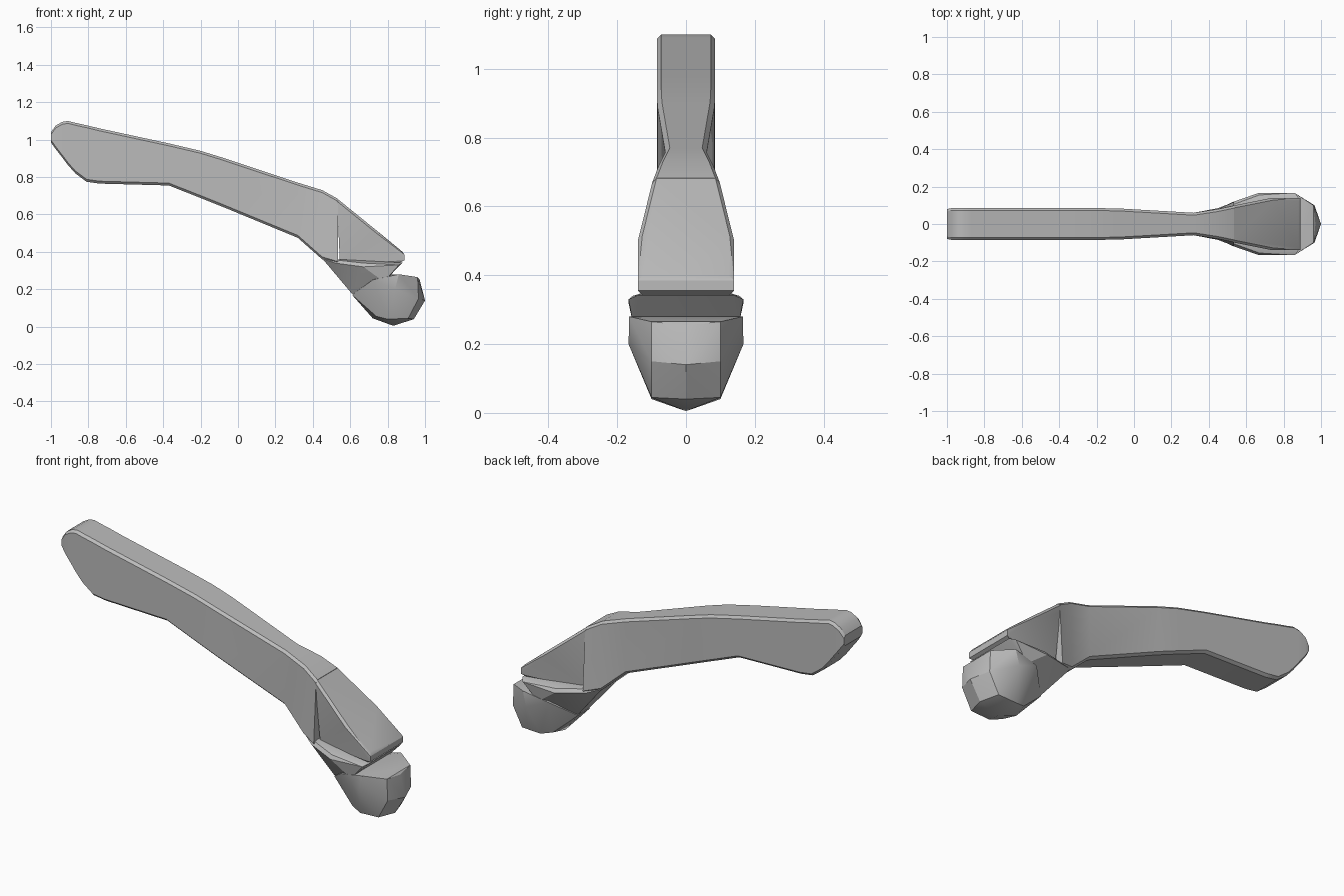
import bpy, bmesh, math

cube = bpy.data.objects.get("Cube")
if cube:
    bpy.data.objects.remove(cube, do_unlink=True)

grey = bpy.data.materials.new("plain grey")
grey.use_nodes = True
colour = (0.5, 0.5, 0.5, 1)
grey.diffuse_color = colour
grey.node_tree.nodes["Principled BSDF"].inputs["Base Color"].default_value = colour


def finish(name, bm, angle=28):
    bmesh.ops.recalc_face_normals(bm, faces=bm.faces)
    mesh = bpy.data.meshes.new(name)
    bm.to_mesh(mesh)
    bm.free()
    mesh.materials.append(grey)
    obj = bpy.data.objects.new(name, mesh)
    bpy.context.collection.objects.link(obj)
    bpy.ops.object.select_all(action='DESELECT')
    obj.select_set(True)
    bpy.context.view_layer.objects.active = obj
    bpy.ops.object.shade_smooth_by_angle(angle=math.radians(angle))
    return obj


def loft(name, stations, chamfer=0.013):
    """Chamfered box sections: x, top z, bottom z, top half width, bottom half width."""
    bm = bmesh.new()
    rings = []
    for x, top, low, wt, wb in stations:
        c = min(chamfer, (top - low) * 0.3)
        half = [(wt - c, top), (wt, top - c), (wb, low + c), (wb - c, low)]
        section = half + [(-y, z) for y, z in reversed(half)]
        rings.append([bm.verts.new((x, y, z)) for y, z in section])
    for a, b in zip(rings, rings[1:]):
        for i in range(8):
            j = (i + 1) % 8
            bm.faces.new((a[i], a[j], b[j], b[i]))
    bm.faces.new(rings[0])
    bm.faces.new(rings[-1])
    return finish(name, bm)


def mirrored_hull(name, points, angle=20):
    """Faceted solid wrapped round points mirrored across y = 0."""
    bm = bmesh.new()
    for x, y, z in points:
        for side in ((1, -1) if y else (1,)):
            bm.verts.new((x, y * side, z))
    result = bmesh.ops.convex_hull(bm, input=bm.verts)
    spare = [g for g in result["geom_interior"] if isinstance(g, bmesh.types.BMVert)]
    bmesh.ops.delete(bm, geom=spare, context='VERTS')
    bmesh.ops.dissolve_limit(bm, angle_limit=0.02, verts=bm.verts, edges=bm.edges)
    return finish(name, bm, angle)


# Long bent arm with a rounded blunt end and a pinched waist
loft("arm", [
    (-1.0, 1.04, 0.985, 0.08, 0.08),
    (-0.975, 1.075, 0.95, 0.085, 0.085),
    (-0.94, 1.095, 0.905, 0.085, 0.085),
    (-0.91, 1.10, 0.865, 0.085, 0.085),
    (-0.87, 1.09, 0.82, 0.085, 0.085),
    (-0.81, 1.077, 0.775, 0.085, 0.085),
    (-0.74, 1.06, 0.765, 0.085, 0.085),
    (-0.37, 0.98, 0.755, 0.085, 0.085),
    (-0.2, 0.94, 0.688, 0.085, 0.085),
    (-0.08, 0.903, 0.64, 0.083, 0.083),
    (0.32, 0.77, 0.475, 0.06, 0.06),
    (0.45, 0.73, 0.36, 0.08, 0.085),
    (0.535, 0.683, 0.335, 0.098, 0.118),
])

# Sloping hood with sides that draw in toward the floor below
mirrored_hull("hood", [
    (0.53, 0.085, 0.685), (0.53, 0.098, 0.67), (0.545, 0.10, 0.62),
    (0.74, 0.127, 0.515), (0.74, 0.14, 0.50),
    (0.88, 0.125, 0.40), (0.89, 0.14, 0.385), (0.89, 0.14, 0.355),
    (0.545, 0.075, 0.335), (0.86, 0.125, 0.34),
])

# Flared neck that carries the hood floor and side wings
mirrored_hull("neck", [
    (0.45, 0.075, 0.365), (0.52, 0.115, 0.34), (0.67, 0.155, 0.34),
    (0.67, 0.167, 0.32), (0.86, 0.167, 0.33), (0.88, 0.14, 0.342),
    (0.61, 0.05, 0.175), (0.78, 0.15, 0.24), (0.80, 0, 0.27),
])

# Faceted bulb under the hood
mirrored_hull("bulb", [
    (0.61, 0.05, 0.17), (0.72, 0.15, 0.25), (0.84, 0.167, 0.20),
    (0.86, 0.165, 0.28), (0.96, 0.10, 0.265), (0.97, 0, 0.255),
    (0.965, 0.10, 0.15), (1.0, 0, 0.14), (0.91, 0.10, 0.045),
    (0.94, 0, 0.04), (0.83, 0, 0.005), (0.74, 0.08, 0.055),
    (0.72, 0, 0.045), (0.80, 0.10, 0.04), (0.74, 0, 0.28),
], 25)
